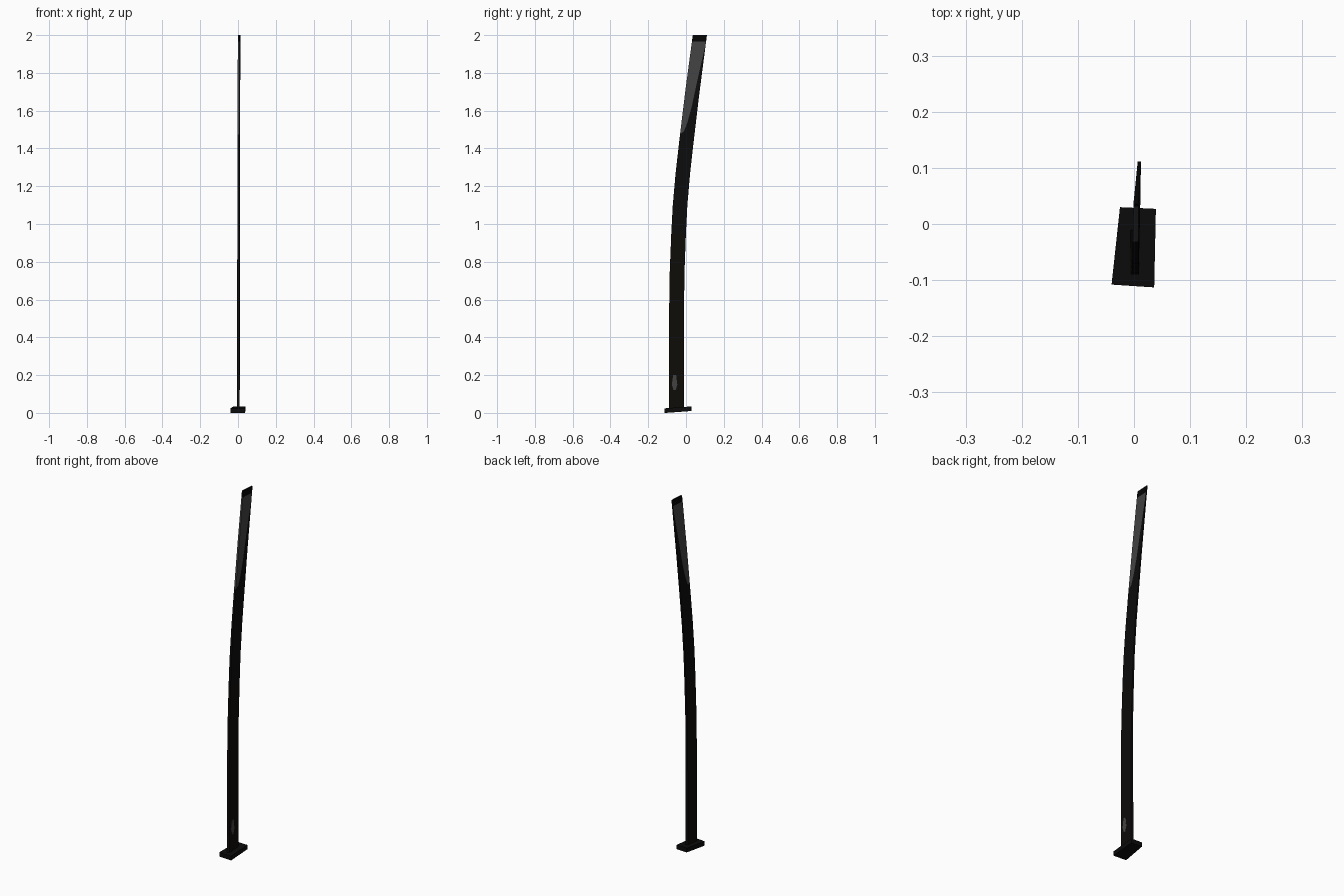
import bpy, bmesh

if "Cube" in bpy.data.objects:
    bpy.data.objects.remove(bpy.data.objects["Cube"])


def material(name, rgb):
    m = bpy.data.materials.new(name)
    m.diffuse_color = (*rgb, 1)
    m.use_nodes = True
    m.node_tree.nodes["Principled BSDF"].inputs["Base Color"].default_value = m.diffuse_color
    return m


black = material("near black", (0.0035, 0.0035, 0.0035))
warm = material("warm black", (0.004, 0.0035, 0.0025))
gray = material("dark gray", (0.055, 0.055, 0.055))
dark = material("pure black", (0.0015, 0.0015, 0.0015))


def finish(name, bm, mats):
    bmesh.ops.recalc_face_normals(bm, faces=bm.faces)
    me = bpy.data.meshes.new(name)
    bm.to_mesh(me)
    bm.free()
    for m in mats:
        me.materials.append(m)
    ob = bpy.data.objects.new(name, me)
    bpy.context.collection.objects.link(ob)
    return ob


def lerp_table(table, t):
    for (a, va), (b, vb) in zip(table, table[1:]):
        if t <= b:
            return va + (vb - va) * (t - a) / (b - a)
    return table[-1][1]


# Curved blade: front edge position by height, and the sweep of the gray area
FRONT = [(0, -.09), (.5, -.09), (.75, -.086), (.95, -.078), (1.1, -.07),
         (1.27, -.055), (1.48, -.031), (1.75, .002), (2, .036)]
SWEEP = [(0, 1.475), (.25, 1.49), (.42, 1.54), (.58, 1.62),
         (.73, 1.74), (.87, 1.86), (1, 1.95)]


def blade_point(side, u, z):
    t = z / 2
    y = lerp_table(FRONT, z) + u * (.08 - .005 * t)
    half = (.0075 - .003 * t) * (1 - .35 * u * t)
    x = .0015 + t * (.002 + .006 * u) + side * half
    return (x, y, z)


bm = bmesh.new()
us = [u for u, _ in SWEEP]
fixed = [.02, .5, .75, .95, 1.1, 1.27, 1.4]
grids = {}
for side in (-1, 1):
    cols = []
    for u, zb in SWEEP:
        zs = fixed + [(1.4 + zb) / 2, zb, (zb + 1.965) / 2, 1.965, 2]
        cols.append([bm.verts.new(blade_point(side, u, z)) for z in zs])
    grids[side] = cols
rows = len(fixed) + 5


def band(j):
    return 1 if j < 3 else 2 if j in (8, 9) else 3 if j == 10 else 0


for j in range(rows - 1):
    for cols in grids.values():
        for a, b in zip(cols, cols[1:]):
            bm.faces.new((a[j], b[j], b[j + 1], a[j + 1])).material_index = band(j)
    for k in (0, -1):
        l, r = grids[-1][k], grids[1][k]
        f = bm.faces.new((l[j], r[j], r[j + 1], l[j + 1]))
        f.material_index = band(j) if k == 0 else 0
for i in range(len(us) - 1):
    for j in (0, -1):
        l, r = grids[-1], grids[1]
        bm.faces.new((l[i][j], l[i + 1][j], r[i + 1][j], r[i][j])).material_index = 3
finish("blade", bm, [black, warm, gray, dark])

# Slightly skewed, tilted guard plate at the foot
bm = bmesh.new()
corners = [(-.04, -.108, 0), (.036, -.113, 0), (.039, .027, .01), (-.025, .03, .01)]
low = [bm.verts.new(c) for c in corners]
top = [bm.verts.new((x, y, z + .024)) for x, y, z in corners]
bm.faces.new(low)
bm.faces.new(top)
for i in range(4):
    k = (i + 1) % 4
    bm.faces.new((low[i], low[k], top[k], top[i]))
finish("guard_plate", bm, [black])

# Small gray inlay on the right side near the guard
bm = bmesh.new()
outline = [(-.066, .12), (-.054, .12), (-.046, .15), (-.052, .2), (-.068, .2), (-.075, .15)]
f = bm.faces.new([bm.verts.new((.007, y, z)) for y, z in outline])
ext = bmesh.ops.extrude_face_region(bm, geom=[f])
for v in ext["geom"]:
    if isinstance(v, bmesh.types.BMVert):
        v.co.x += .003
finish("inlay", bm, [gray])
